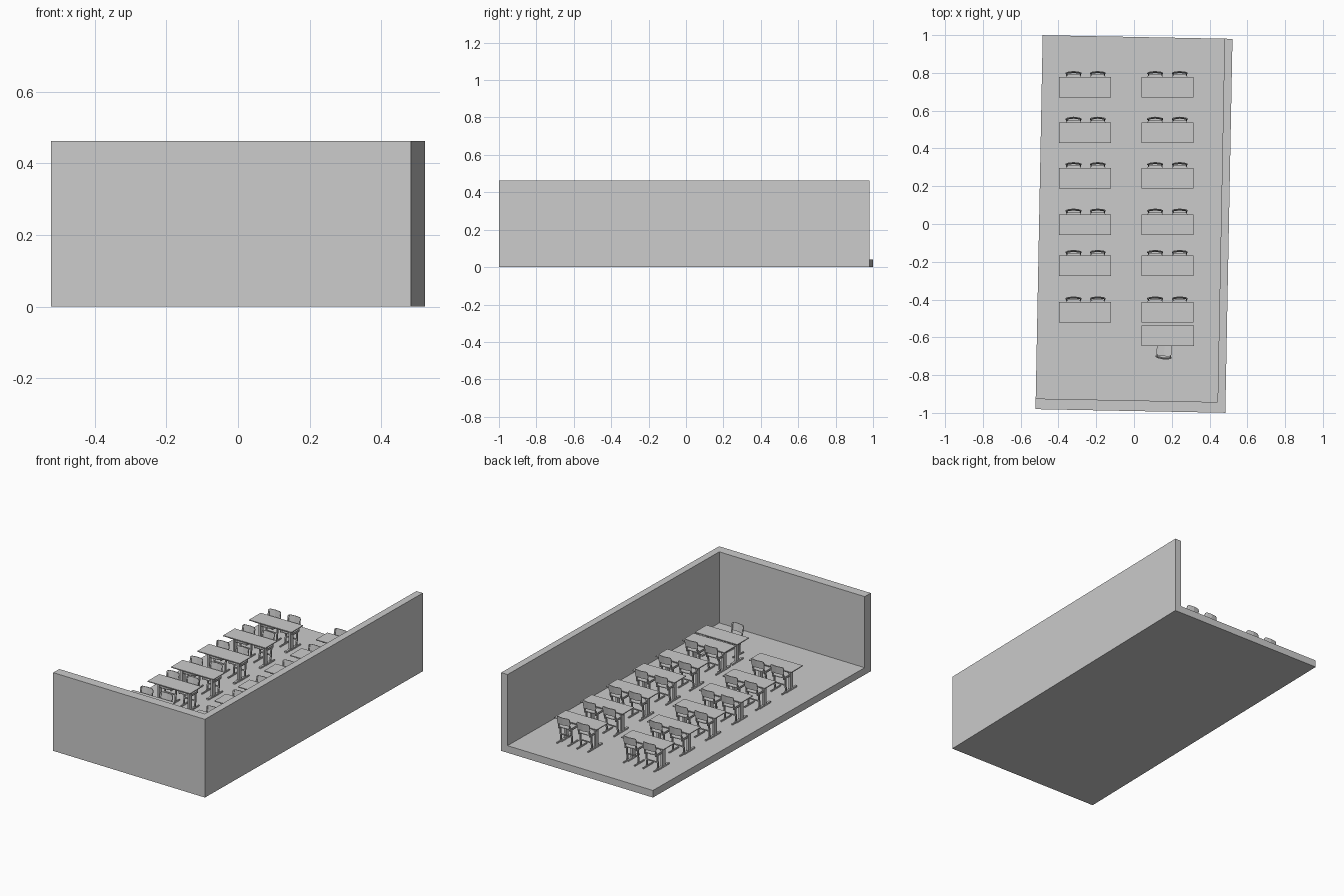
import bpy, bmesh, math
from mathutils import Vector, Matrix

if "Cube" in bpy.data.objects:
    bpy.data.objects.remove(bpy.data.objects["Cube"])

FLOOR = 0.042


def finish(bm, name):
    bmesh.ops.recalc_face_normals(bm, faces=bm.faces)
    me = bpy.data.meshes.new(name)
    bm.to_mesh(me)
    bm.free()
    return me


def place(me, name, loc=(0, 0, 0), rot=0.0):
    ob = bpy.data.objects.new(name, me)
    ob.location = loc
    ob.rotation_euler.z = rot
    bpy.context.collection.objects.link(ob)
    return ob


def bar(bm, p, q, w, d):
    # rectangular tube from p to q lying in the yz plane: w wide in x, d deep
    p, q = Vector(p), Vector(q)
    t = (q - p).normalized()
    n = Vector((1, 0, 0)).cross(t)
    m = Matrix((Vector((1, 0, 0)) * w, n * d, t * (q - p).length)).transposed().to_4x4()
    m.translation = (p + q) / 2
    bmesh.ops.create_cube(bm, size=1, matrix=m)


def box(bm, c, s):
    bmesh.ops.create_cube(bm, size=1, matrix=Matrix.Translation(c) @ Matrix.Diagonal((*s, 1)))


def panel(bm, w, h, r, bow, thick, mat):
    # bowed panel with rounded corners, built from columns in local xz
    n = 5
    xs = [-w / 2 + r * (1 - math.cos(math.pi / 2 * i / n)) for i in range(n + 1)]
    xs += [0] + [-x for x in reversed(xs)]
    cols = []
    for x in xs:
        e = max(0, abs(x) - (w / 2 - r)) / r
        z = h / 2 - r * (1 - math.sqrt(max(0, 1 - min(e, 1) ** 2)))
        y = bow * (1 - (2 * x / w) ** 2)
        cols.append([bm.verts.new(mat @ Vector((x, y + a, b)))
                     for a, b in ((0, -z), (0, z), (thick, z), (thick, -z))])
    for a, b in zip(cols, cols[1:]):
        for i in range(4):
            j = (i + 1) % 4
            bm.faces.new((a[i], a[j], b[j], b[i]))
    bm.faces.new(cols[0])
    bm.faces.new(cols[-1][::-1])


def make_chair():
    bm = bmesh.new()
    for x in (-0.036, 0.036):
        bar(bm, (x, -0.082, 0.004), (x, 0.008, 0.004), 0.007, 0.007)     # runner
        bar(bm, (x, -0.030, 0.006), (x, -0.022, 0.088), 0.007, 0.009)    # upright
        bar(bm, (x, -0.075, 0.087), (x, -0.006, 0.087), 0.006, 0.006)    # seat rail
        bar(bm, (x, -0.010, 0.086), (x, 0.002, 0.158), 0.006, 0.006)     # back post
    box(bm, (0, -0.026, 0.045), (0.072, 0.006, 0.006))                    # cross tube
    # seat
    panel(bm, 0.080, 0.078, 0.012, -0.003, 0.004,
          Matrix.Translation((0, -0.045, 0.094)) @ Matrix.Rotation(math.pi / 2, 4, 'X'))
    # backrest
    panel(bm, 0.084, 0.046, 0.012, 0.008, 0.004,
          Matrix.Translation((0, -0.003, 0.140)) @ Matrix.Rotation(-0.14, 4, 'X'))
    return finish(bm, "chair")


def make_desk():
    bm = bmesh.new()
    box(bm, (0, 0, 0.132), (0.277, 0.108, 0.005))                         # top
    for x in (-0.098, 0.098):
        box(bm, (x, 0, 0.005), (0.013, 0.100, 0.009))                     # foot
        box(bm, (x, 0, 0.066), (0.012, 0.026, 0.118))                     # post
        box(bm, (x, 0, 0.126), (0.012, 0.088, 0.008))                     # top bracket
    box(bm, (0, 0, 0.108), (0.196, 0.008, 0.018))                         # beam
    return finish(bm, "desk")


# Room: floor with two walls as one corner shell, slightly turned
bm = bmesh.new()
W, L, H = 1.005, 1.98, 0.462
box(bm, (0, 0, FLOOR / 2), (W, L, FLOOR))
floor = finish(bm, "floor")
bm = bmesh.new()
a, b, tx, ty = W / 2, L / 2, 0.042, 0.056
outline = [(-a, -b), (a, -b), (a, b), (a - tx, b), (a - tx, -b + ty), (-a, -b + ty)]
face = bm.faces.new([bm.verts.new((x, y, FLOOR)) for x, y in outline])
ext = bmesh.ops.extrude_face_region(bm, geom=[face])
bmesh.ops.translate(bm, vec=(0, 0, H - FLOOR),
                    verts=[v for v in ext["geom"] if isinstance(v, bmesh.types.BMVert)])
walls = finish(bm, "walls")
turn = math.radians(-1.1)
place(floor, "floor", rot=turn)
place(walls, "walls", rot=turn)

# Pupil desks, each with two chairs
desk, chair = make_desk(), make_chair()
for y in (0.725, 0.483, 0.243, -0.003, -0.222, -0.468):
    for x, seats in ((-0.259, (-0.320, -0.192)), (0.177, (0.112, 0.242))):
        place(desk, "pupil_desk", (x, y, FLOOR))
        for sx in seats:
            place(chair, "pupil_chair", (sx, y + 0.073, FLOOR))

# Teacher desk and its turned chair
place(desk, "teacher_desk", (0.179, -0.591, FLOOR))
place(chair, "teacher_chair", (0.156, -0.705, FLOOR), math.pi - 0.1)
